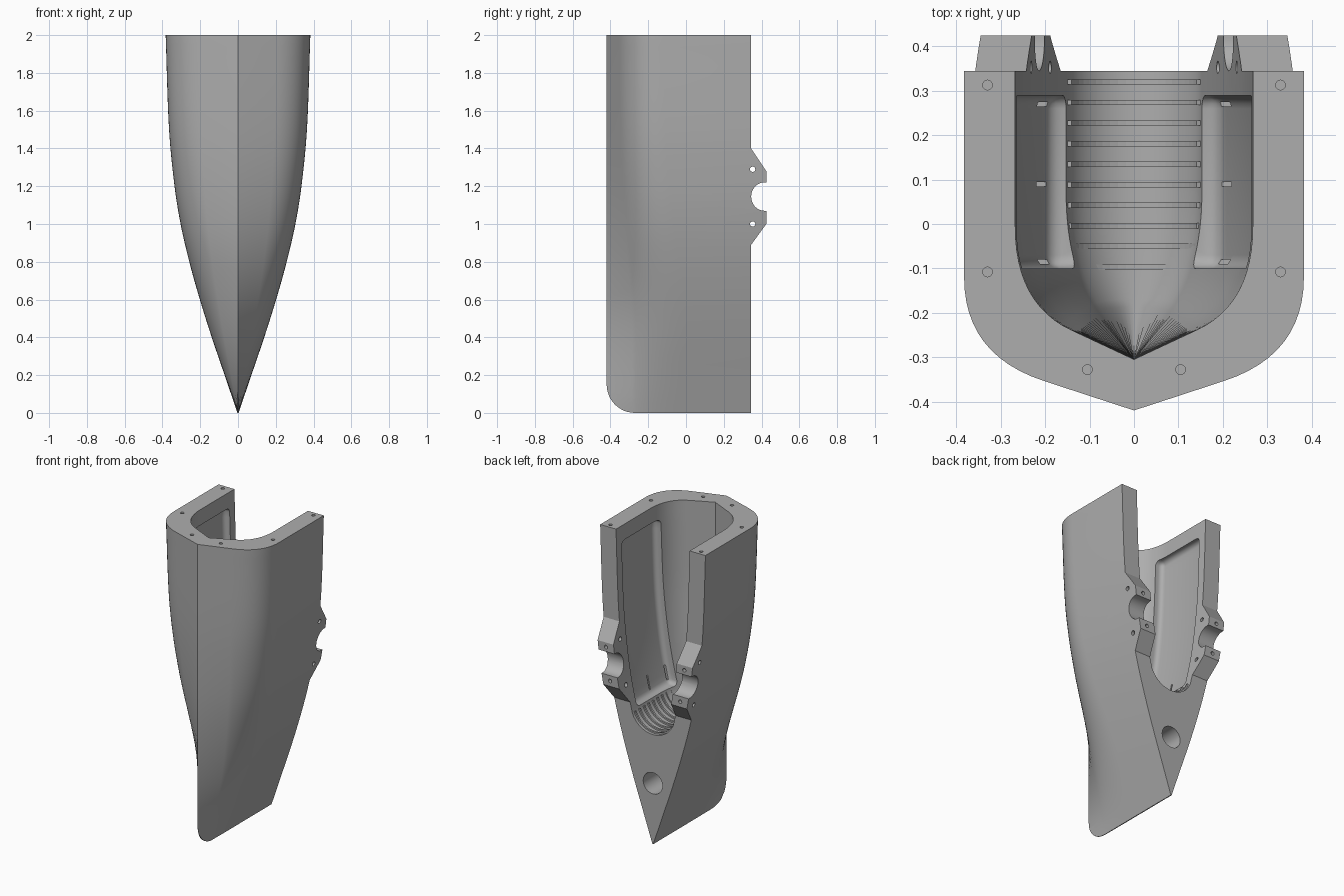
import bpy, bmesh, math
from mathutils import Matrix, Vector

if "Cube" in bpy.data.objects:
    bpy.data.objects.remove(bpy.data.objects["Cube"])

grey = bpy.data.materials.new("plain grey")
grey.use_nodes = True
grey.diffuse_color = (0.42, 0.42, 0.42, 1)
grey.node_tree.nodes["Principled BSDF"].inputs["Base Color"].default_value = (0.42, 0.42, 0.42, 1)

WALL, KEEL, DECK = 0.115, -0.42, 0.345
FLOOR_Z, FLOOR_R = 0.88, 0.16


def make_object(name, bm):
    bmesh.ops.recalc_face_normals(bm, faces=bm.faces)
    mesh = bpy.data.meshes.new(name)
    bm.to_mesh(mesh)
    bm.free()
    mesh.materials.append(grey)
    obj = bpy.data.objects.new(name, mesh)
    bpy.context.collection.objects.link(obj)
    return obj


def interpolate(keys, t):
    """Smooth curve through (position, value) keys."""
    t = min(max(t, keys[0][0]), keys[-1][0])
    n = len(keys)

    def slope(i):
        a, b = keys[max(i - 1, 0)], keys[min(i + 1, n - 1)]
        return (b[1] - a[1]) / (b[0] - a[0])
    i = max(k for k in range(n - 1) if keys[k][0] <= t)
    (a, va), (b, vb) = keys[i], keys[i + 1]
    h, u = b - a, (t - a) / (b - a)
    return (va * (1 + 2 * u) * (1 - u) ** 2 + slope(i) * h * u * (1 - u) ** 2
            + vb * u * u * (3 - 2 * u) - slope(i + 1) * h * u * u * (1 - u))


def half_width(z):
    return max(0.003, interpolate([(0, .003), (.2, .071), (.4, .139), (.6, .202), (.8, .258),
                                   (1, .304), (1.2, .336), (1.5, .365), (2, .383)], z))


def deadrise(z):
    return interpolate([(0, .25), (.5, .25), (1, .18), (1.4, .14), (2, .125)], z)


def section(w, keel, rise, back, z, steps=12):
    """U-shaped cross-section with a pointed keel and rounded bilges."""
    knuckle = Vector((w, keel + rise))
    a = Vector((0, keel)).lerp(knuckle, 0.53)
    b = knuckle + Vector((0, 0.175))
    side = [Vector((w, back))]
    for i in range(steps + 1):
        t = i / steps
        side.append(b * (1 - t) ** 2 + knuckle * 2 * t * (1 - t) + a * t * t)
    pts = side + [Vector((0, keel))] + [Vector((-p.x, p.y)) for p in reversed(side)]
    return [(p.x, p.y, z) for p in pts]


def loft(name, rings):
    bm = bmesh.new()
    rows = [[bm.verts.new(p) for p in ring] for ring in rings]
    n = len(rows[0])
    for r0, r1 in zip(rows, rows[1:]):
        for i in range(n):
            j = (i + 1) % n
            bm.faces.new((r0[i], r0[j], r1[j], r1[i]))
    bm.faces.new(rows[0])
    bm.faces.new(rows[-1])
    return make_object(name, bm)


def cylinder(name, center, radius, length, axis, sides=32):
    bm = bmesh.new()
    bmesh.ops.create_cone(bm, cap_ends=True, segments=sides, radius1=radius,
                          radius2=radius, depth=length)
    turn = Vector((0, 0, 1)).rotation_difference(Vector(axis)).to_matrix().to_4x4()
    bm.transform(Matrix.Translation(center) @ turn)
    return make_object(name, bm)


def box(name, center, size):
    bm = bmesh.new()
    bmesh.ops.create_cube(bm, size=1)
    bm.transform(Matrix.Translation(center) @ Matrix.Diagonal((*size, 1)))
    return make_object(name, bm)


def apply_modifier(obj, mod):
    with bpy.context.temp_override(object=obj, active_object=obj):
        bpy.ops.object.modifier_apply(modifier=mod.name)


def combine(obj, cutter, operation="DIFFERENCE"):
    mod = obj.modifiers.new("cut", "BOOLEAN")
    mod.operation, mod.solver, mod.object = operation, "EXACT", cutter
    bpy.context.view_layer.update()
    apply_modifier(obj, mod)
    bpy.data.objects.remove(cutter)


# Solid hull, overlong at the back and top
levels = [-0.01] + [2.04 * i / 40 for i in range(41)]
hull = loft("hull", [section(half_width(z), KEEL, deadrise(z), 0.5, z) for z in levels])

# Side silhouette with rounded forefoot and notched bearing lugs
profile = [(DECK, 0), (DECK, .89), (.425, 1.0), (.425, 1.07)]
for i in range(17):
    a = math.pi * i / 16
    profile.append((.415 - .07 * math.sin(a), 1.145 - .075 * math.cos(a)))
profile += [(.425, 1.22), (.425, 1.28), (DECK, 1.40), (DECK, 2), (KEEL, 2)]
for i in range(13):
    a = math.pi / 2 * i / 12
    profile.append((-.27 - .15 * math.cos(a), .15 - .15 * math.sin(a)))
silhouette = loft("silhouette", [[(x, y, z) for y, z in profile] for x in (-.6, .6)])
combine(hull, silhouette, "INTERSECT")


# Inner cavity, a constant wall inside the hull with a rounded floor
def cavity_width(z):
    w = half_width(z) - WALL
    if z < FLOOR_Z:
        w = min(w, math.sqrt(max(FLOOR_R ** 2 - (FLOOR_Z - z) ** 2, 0)))
    return max(w, 0.004)


inner = [FLOOR_Z - FLOOR_R * math.cos(math.pi / 2 * i / 12) for i in range(13)]
inner += [FLOOR_Z + 1.2 * i / 24 for i in range(1, 25)]
cavity = loft("cavity", [section(cavity_width(z), KEEL + WALL, deadrise(z), 0.6, z)
                         for z in inner])
combine(hull, cavity)

# Recessed panels in both side walls
rings = []
for i in range(17):
    z = .84 + 1.06 * i / 16
    w = half_width(z) - WALL + .04
    rings.append([(w, .29, z), (w, -.1, z), (-w, -.1, z), (-w, .29, z)])
recess = loft("recess", rings)
bevel = recess.modifiers.new("round", "BEVEL")
bevel.width, bevel.segments, bevel.angle_limit = .03, 4, math.radians(50)
apply_modifier(recess, bevel)
combine(hull, recess)

# Drain hole in the deck
combine(hull, cylinder("deck_hole", (0, DECK, .4), .07, .5, (0, 1, 0), 40))

# Pin holes through the lugs
for z in (1.0, 1.29):
    combine(hull, cylinder("pin_hole", (0, .353, z), .014, 2, (1, 0, 0), 16))

for s in (-1, 1):
    # Dowel holes in the top rim
    for x, y in ((.33, .313), (.33, -.108), (.105, -.328)):
        combine(hull, cylinder("rim_hole", (s * x, y, 2), .011, .12, (0, 0, 1), 16))
    # Screw holes in the lug faces
    for x, z in ((.285, 1.25), (.255, 1.035)):
        combine(hull, cylinder("lug_hole", (s * x, .425, z), .012, .1, (0, 1, 0), 16))
    # Narrow slots at the foot of each panel
    for y in (.27, .09, -.085):
        combine(hull, box("slot", (s * .215, y, .91), (.07, .01, .09)))

bpy.context.view_layer.objects.active = hull
hull.select_set(True)
bpy.ops.object.shade_smooth_by_angle(angle=math.radians(28))
hull.select_set(False)

# Curved ribs across the cavity floor
arc = [math.radians(200 + 140 * i / 20) for i in range(21)]
outline = [(r * math.cos(a), FLOOR_Z + r * math.sin(a))
           for r, angles in ((.165, arc), (.15, arc[::-1])) for a in angles]
for k in range(10):
    y = .32 - .0463 * k
    loft("floor_rib", [[(x, yy, z) for x, z in outline] for yy in (y - .006, y + .006)])
